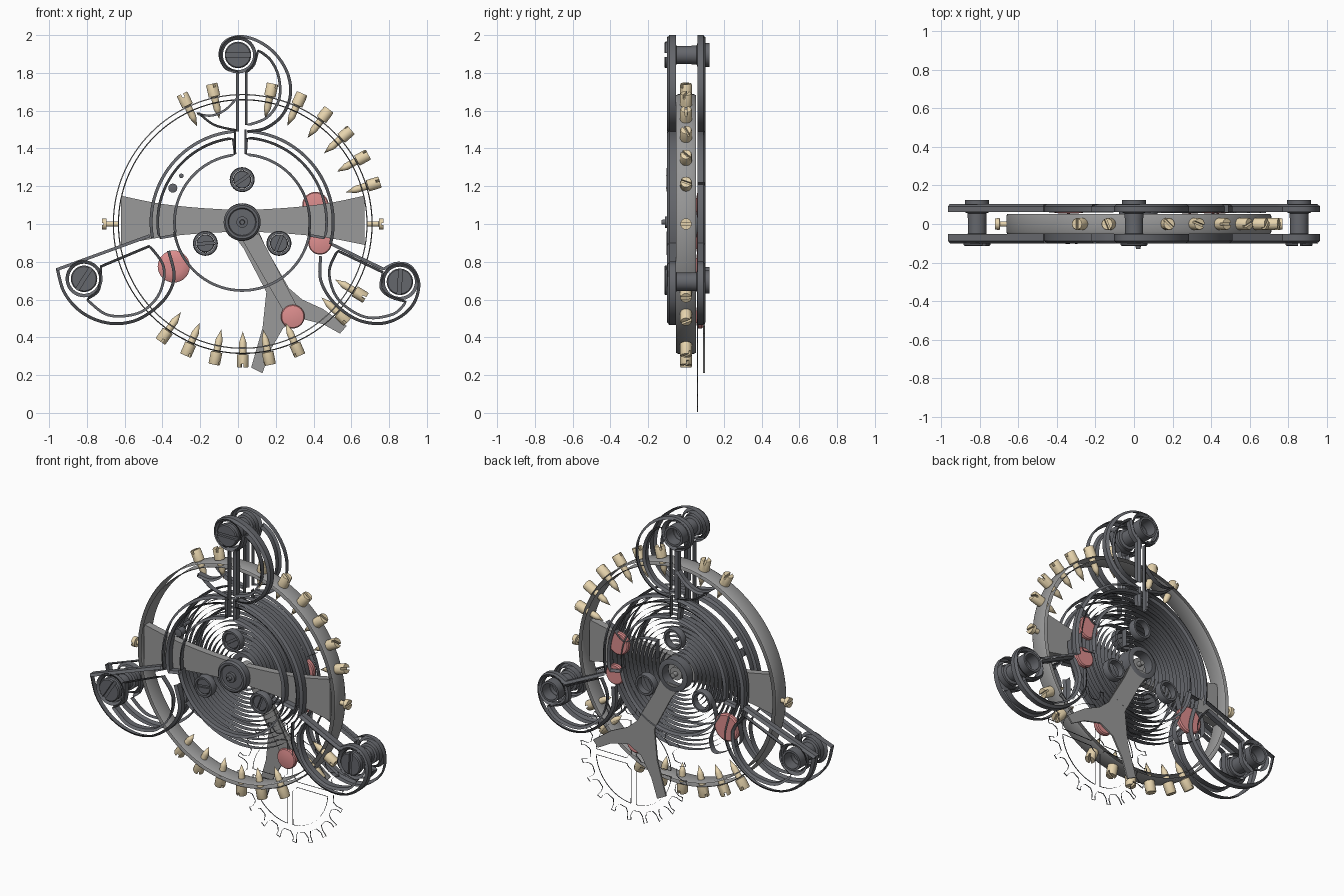
import bpy, bmesh, math
from mathutils import Vector, Matrix

if "Cube" in bpy.data.objects:
    bpy.data.objects.remove(bpy.data.objects["Cube"])

CX, CZ = 0.022, 1.01   # axis of the whole mechanism
pi = math.pi


def material(name, rgb):
    m = bpy.data.materials.new(name)
    m.diffuse_color = (*rgb, 1)
    m.use_nodes = True
    m.node_tree.nodes["Principled BSDF"].inputs["Base Color"].default_value = m.diffuse_color
    return m


STEEL = material("dark_steel", (0.13, 0.135, 0.15))
GREY = material("brushed_grey", (0.32, 0.32, 0.32))
BRASS = material("pale_brass", (0.80, 0.66, 0.42))
RUBY = material("ruby", (0.72, 0.27, 0.27))


def add(name, bm, mat):
    me = bpy.data.meshes.new(name)
    bm.to_mesh(me)
    bm.free()
    me.materials.append(mat)
    ob = bpy.data.objects.new(name, me)
    bpy.context.collection.objects.link(ob)
    return ob


def smooth(pts, closed=True, n=6):
    """Curve through the points; a doubled point makes a sharp corner."""
    c, out = len(pts), []
    for i in range(c if closed else c - 1):
        idx = [i - 1, i, i + 1, i + 2]
        idx = [k % c if closed else min(max(k, 0), c - 1) for k in idx]
        p0, p1, p2, p3 = (Vector(pts[k]) for k in idx)
        if (p1 - p2).length < 1e-6:
            continue
        for s in range(n):
            t = s / n
            out.append(0.5 * (2 * p1 + (p2 - p0) * t + (2 * p0 - 5 * p1 + 4 * p2 - p3) * t * t
                              + (3 * p1 - p0 - 3 * p2 + p3) * t ** 3))
    if not closed:
        out.append(Vector(pts[-1]))
    return out


def arc(r, a0, a1, n=48, c=(CX, CZ)):
    return [(c[0] + r * math.cos(math.radians(a0 + (a1 - a0) * i / n)),
             c[1] + r * math.sin(math.radians(a0 + (a1 - a0) * i / n))) for i in range(n + 1)]


def wall(bm, pts, y0, y1, lip=0.0, closed=True):
    """Upright strip along a path from y0 to y1, with a chamfered lip at y1 (lip > 0 goes left)."""
    pts = [Vector(p) for p in pts]
    if closed and (pts[0] - pts[-1]).length < 1e-5:
        pts.pop()
    n = len(pts)
    rings = [(y0, 0), (y1, 0)]
    if lip:
        rings = [(y0, 0), (y1 - math.copysign(0.012, y1 - y0), 0), (y1, lip)]
    cols = []
    for i, p in enumerate(pts):
        a = pts[(i - 1) % n] if closed else pts[max(i - 1, 0)]
        b = pts[(i + 1) % n] if closed else pts[min(i + 1, n - 1)]
        t = (b - a).normalized()
        cols.append([bm.verts.new((p.x - t.y * d, y, p.y + t.x * d)) for y, d in rings])
    for i in range(n if closed else n - 1):
        u, v = cols[i], cols[(i + 1) % n]
        for k in range(len(rings) - 1):
            bm.faces.new((u[k], v[k], v[k + 1], u[k + 1]))


def plate(name, pts, y0, y1, mat):
    bm = bmesh.new()
    f = bm.faces.new([bm.verts.new((p[0], y0, p[1])) for p in pts])
    ext = bmesh.ops.extrude_face_region(bm, geom=[f])["geom"]
    bmesh.ops.translate(bm, vec=(0, y1 - y0, 0), verts=[g for g in ext if isinstance(g, bmesh.types.BMVert)])
    bmesh.ops.recalc_face_normals(bm, faces=bm.faces)
    return add(name, bm, mat)


def lathe(name, prof, mat, n=32, slot=None):
    """Turn (radius, height) points about local z; slot = (width, depth) cuts the top."""
    bm = bmesh.new()
    vs = [bm.verts.new((r, 0, t)) for r, t in prof]
    es = [bm.edges.new(e) for e in zip(vs, vs[1:])]
    bmesh.ops.spin(bm, geom=vs + es, cent=(0, 0, 0), axis=(0, 0, 1), angle=2 * pi, steps=n)
    bmesh.ops.remove_doubles(bm, verts=bm.verts, dist=1e-5)
    bmesh.ops.recalc_face_normals(bm, faces=bm.faces)
    ob = add(name, bm, mat)
    if slot:
        cb = bmesh.new()
        bmesh.ops.create_cube(cb, size=1, matrix=Matrix.Translation((0, 0, prof[-1][1]))
                              @ Matrix.Diagonal((1, slot[0], slot[1] * 2, 1)))
        cutter = add("cutter", cb, mat)
        mod = ob.modifiers.new("slot", "BOOLEAN")
        mod.operation, mod.object, mod.solver = "DIFFERENCE", cutter, "EXACT"
        bpy.context.view_layer.objects.active = ob
        bpy.ops.object.modifier_apply(modifier="slot")
        bpy.data.objects.remove(cutter)
    return ob


def place(ob, loc, axis, spin=0.0):
    ob.matrix_world = (Matrix.Translation(loc) @ Vector(axis).to_track_quat("Z", "Y").to_matrix().to_4x4()
                       @ Matrix.Rotation(spin, 4, "Z"))
    return ob


def copies(ob, spots):
    """Put the object at the first spot and linked copies at the rest."""
    for i, s in enumerate(spots):
        if i:
            o = ob.copy()
            bpy.context.collection.objects.link(o)
        place(o if i else ob, *s)


# cage: open-faced outlines with chamfered lips, one frame in front and one behind
TOP, LEFT, RIGHT = (0.0, 1.895), (-0.815, 0.71), (0.857, 0.694)
outer_top = [(-0.01, 1.49), (-0.01, 1.49), (-0.01, 1.80), (-0.01, 1.80), (-0.07, 1.82), (-0.103, 1.89),
             (-0.08, 1.965), (0, 2.0), (0.1, 1.98), (0.2, 1.91), (0.27, 1.80), (0.285, 1.68),
             (0.24, 1.57), (0.15, 1.50), (0.05, 1.48)]
outer_left = [(-0.36, 0.86), (-0.33, 0.72), (-0.38, 0.6), (-0.5, 0.5), (-0.62, 0.465), (-0.74, 0.48),
              (-0.85, 0.54), (-0.93, 0.64), (-0.965, 0.765), (-0.965, 0.765), (-0.47, 0.945), (-0.47, 0.945)]
outer_right = [(0.50, 0.90), (0.50, 0.90), (0.77, 0.77), (0.77, 0.77), (0.84, 0.8), (0.92, 0.78), (0.965, 0.69),
               (0.94, 0.58), (0.86, 0.5), (0.75, 0.465), (0.62, 0.49), (0.5, 0.58), (0.43, 0.7), (0.43, 0.83)]
hole_top = [(0.05, 1.53), (0.05, 1.53), (0.05, 1.80), (0.05, 1.80), (0.09, 1.84), (0.11, 1.91), (0.11, 1.91),
            (0.17, 1.86), (0.21, 1.77), (0.21, 1.66), (0.15, 1.57)]
hole_left = [(-0.72, 0.77), (-0.72, 0.77), (-0.47, 0.875), (-0.47, 0.875), (-0.40, 0.77), (-0.42, 0.64),
             (-0.5, 0.55), (-0.6, 0.52), (-0.7, 0.53), (-0.79, 0.6), (-0.79, 0.6), (-0.73, 0.65)]
hole_right = [(0.76, 0.74), (0.76, 0.74), (0.53, 0.85), (0.53, 0.85), (0.49, 0.75), (0.52, 0.63), (0.6, 0.55),
              (0.7, 0.51), (0.82, 0.53), (0.88, 0.585), (0.88, 0.585), (0.8, 0.61), (0.75, 0.66)]
flare = [(-0.01, 1.67), (-0.07, 1.61), (-0.14, 1.58), (-0.22, 1.59), (-0.22, 1.59), (-0.13, 1.52), (-0.01, 1.49)]
slot_l = arc(0.44, 97, 190) + arc(0.365, 190, 97)
slot_r = arc(0.44, -10, 86) + arc(0.365, 86, -10)
for name, y0, y1 in (("front_cage", -0.052, -0.1), ("back_cage", 0.062, 0.104)):
    bm = bmesh.new()
    for o in (outer_top, outer_left, outer_right):
        wall(bm, smooth(o, False), y0, y1, -0.016, False)
    for h in (hole_top, hole_left, hole_right):
        pts = smooth(h)
        area = sum(a.x * b.y - b.x * a.y for a, b in zip(pts, pts[1:] + pts[:1]))
        wall(bm, pts, y0, y1, -0.014 if area > 0 else 0.014)
    wall(bm, smooth(flare, False), y0, y1, 0.012, False)
    for a0, a1 in ((-14, 86), (94, 190)):
        wall(bm, arc(0.49, a0, a1), y0, y1, 0.016, False)
    for s in (slot_l, slot_r):
        wall(bm, s, y0, y1, -0.014)
    wall(bm, arc(0.355, 188, 352), y0, y1, -0.014, False)
    for x in (-0.01, 0.045):
        wall(bm, [(x, 1.37), (x, 1.5)], y0, y1, 0.01, False)
    for s in (TOP, LEFT, RIGHT):
        wall(bm, arc(0.08, 0, 360, 32, s), y0, y1, -0.018)
    add(name, bm, STEEL)

# three cage pillars, hollow at the back, with slotted screws in front
pillar = lathe("cage_pillar", [(0, -0.09), (0.063, -0.09), (0.063, -0.055), (0.048, -0.05), (0.048, 0.055),
                               (0.063, 0.06), (0.063, 0.125), (0.05, 0.125), (0.05, 0.03), (0, 0.03)], STEEL)
copies(pillar, [((x, 0, z), (0, 1, 0)) for x, z in (TOP, LEFT, RIGHT)])
screw = lathe("cage_screw", [(0, 0), (0.07, 0), (0.07, 0.024), (0.064, 0.03), (0, 0.03)], STEEL, 32, (0.02, 0.015))
copies(screw, [((p[0], -0.085, p[1]), (0, -1, 0), a) for p, a in ((TOP, 0), (LEFT, 1.0), (RIGHT, 1.5))])

# inner bushes with screws, front and back
inner = [(CX + 0.225 * math.cos(math.radians(a)), CZ + 0.225 * math.sin(math.radians(a))) for a in (90, 210, 330)]
bush = lathe("inner_bush", [(0.05, 0), (0.066, 0), (0.066, 0.036), (0.062, 0.042), (0.05, 0.042), (0.05, 0)], STEEL)
copies(bush, [((x, s * 0.06, z), (0, s, 0)) for x, z in inner for s in (-1, 1)])
iscrew = lathe("inner_screw", [(0, 0), (0.048, 0), (0.048, 0.02), (0.044, 0.025), (0, 0.025)],
               STEEL, 24, (0.014, 0.012))
copies(iscrew, [((x, -0.068, z), (0, -1, 0), a) for (x, z), a in zip(inner, (0.6, 0.1, 1.2))])

# central hub
place(lathe("hub_front", [(0, 0.03), (0.04, 0.03), (0.08, 0.04), (0.098, 0.05), (0.098, 0.09), (0.088, 0.1),
                          (0.075, 0.1), (0.07, 0.092), (0.03, 0.092), (0.03, 0.11), (0.014, 0.112),
                          (0.012, 0.13), (0, 0.13)], STEEL, 40), (CX, 0, CZ), (0, -1, 0))
place(lathe("hub_back", [(0.07, 0.04), (0.1, 0.04), (0.1, 0.1), (0.085, 0.104), (0.07, 0.104), (0.07, 0.04)],
            STEEL, 40), (CX, 0, CZ), (0, 1, 0))
place(lathe("balance_staff", [(0, -0.04), (0.04, -0.04), (0.04, 0.07), (0.015, 0.07), (0.015, 0.1), (0, 0.1)],
            GREY), (CX, 0, CZ), (0, 1, 0))

# balance wheel: open-faced rim and two flared arms
BC = (0.025, 1.0)
bm = bmesh.new()
for r, lip in ((0.688, 0.006), (0.655, -0.006)):
    for y in (-0.053, 0.053):
        wall(bm, arc(r, 0, 360, 128, BC), 0, y, lip)
add("balance_rim", bm, GREY)
for name, s in (("balance_arm_left", -1), ("balance_arm_right", 1)):
    edge = smooth([(0.05, 0.06), (0.25, 0.072), (0.45, 0.095), (0.645, 0.135)], False)
    pts = [(BC[0] + s * p.x, 1.015 + p.y) for p in edge] + [(BC[0] + s * p.x, 1.015 - p.y * 0.93) for p in edge[::-1]]
    plate(name, pts, -0.045, 0.0, GREY)

# hairspring: a long upright ribbon
bm = bmesh.new()
N, turns = 14 * 72, 14
spiral = [(CX + (0.1 + 0.38 * i / N) * math.cos(2 * pi * turns * i / N),
           CZ + (0.1 + 0.38 * i / N) * math.sin(2 * pi * turns * i / N)) for i in range(N + 1)]
wall(bm, spiral, 0.01, 0.045, 0, False)
add("hairspring", bm, STEEL)

# timing screws around the rim
tscrew = lathe("timing_screw", [(0, 0.57), (0.019, 0.625), (0.019, 0.69), (0.031, 0.692), (0.031, 0.755),
                                (0.028, 0.76), (0, 0.76)], BRASS, 20, (0.012, 0.02))
angles = (115, 102.5, 78, 65.5, 53, 41, 29, 17, -31, -43, -66.5, -79, -90, -101.5, -113.5, -125)
copies(tscrew, [((BC[0], 0, BC[1]), (math.cos(math.radians(a)), 0, math.sin(math.radians(a))), 0.4 * i)
                for i, a in enumerate(angles)])
sscrew = lathe("side_screw", [(0, 0.655), (0.014, 0.655), (0.014, 0.72), (0.03, 0.722), (0.03, 0.746),
                              (0, 0.746)], BRASS, 20, (0.01, 0.01))
copies(sscrew, [((BC[0], 0, BC[1]), (s, 0, 0)) for s in (-1, 1)])

# escape wheel: a very thin outline
EC = (0.32, 0.37)
bm = bmesh.new()
teeth = []
for i in range(20):
    for r, f in ((0.30, 0), (0.30, 0.45), (0.325, 0.6), (0.368, 0.62), (0.362, 0.85), (0.335, 0.8), (0.31, 0.9)):
        a = -2 * pi * (i + f) / 20
        teeth.append((EC[0] + r * math.cos(a), EC[1] + r * math.sin(a)))
wall(bm, teeth, 0.057, 0.064)
for q in range(4):
    wall(bm, arc(0.26, q * 90 + 4, q * 90 + 86, 24, EC) + arc(0.05, q * 90 + 70, q * 90 + 20, 6, EC), 0.057, 0.064)
add("escape_wheel", bm, STEEL)

# three-legged bridge at the back that carries the escape wheel
fork = [(-0.03, 0.95), (0.03, 0.87), (0.15, 0.64), (0.13, 0.45), (0.07, 0.24), (0.13, 0.21), (0.17, 0.33),
        (0.24, 0.45), (0.33, 0.5), (0.45, 0.47), (0.54, 0.42), (0.575, 0.46), (0.45, 0.55), (0.34, 0.6),
        (0.27, 0.66), (0.15, 0.87), (0.11, 0.96)]
plate("escape_bridge", fork, 0.09, 0.1, GREY)
plate("escape_lever", [(0.02, 0.92), (0.24, 0.54), (0.32, 0.55), (0.11, 0.95)], 0.07, 0.078, GREY)

# jewels
for i, (x, z, r) in enumerate(((-0.34, 0.775, 0.085), (0.41, 1.10, 0.07), (0.434, 0.90, 0.062), (0.29, 0.51, 0.063))):
    place(lathe(f"jewel_{i + 1}", [(0, -0.012), (r * 0.5, -0.011), (r * 0.92, -0.006), (r, 0), (r, 0.018),
                                   (r * 0.9, 0.024), (0, 0.024)], RUBY), (x, 0.065, z), (0, 1, 0))

# thin-edged lever outlines near the jewels, and two small pins on the ring
bm = bmesh.new()
for c in ([(0.14, 1.08), (0.14, 1.19), (0.14, 1.19), (0.25, 1.18), (0.36, 1.13), (0.44, 1.19), (0.49, 1.22)],
          [(-0.24, 0.92), (-0.27, 0.8), (-0.23, 0.68), (-0.26, 0.6), (-0.36, 0.64), (-0.44, 0.72), (-0.42, 0.85)]):
    wall(bm, smooth(c, False), 0.06, 0.1, 0, False)
add("lever_outlines", bm, STEEL)
for name, x, z, r in (("ring_pin_large", -0.345, 1.19, 0.024), ("ring_pin_small", -0.3, 1.255, 0.012)):
    place(lathe(name, [(0, 0), (r, 0), (r, 0.045), (0, 0.05)], STEEL, 16), (x, -0.055, z), (0, -1, 0))

bpy.ops.object.select_all(action="SELECT")
bpy.context.view_layer.objects.active = bpy.context.selected_objects[0]
bpy.ops.object.shade_smooth_by_angle(angle=math.radians(35))
